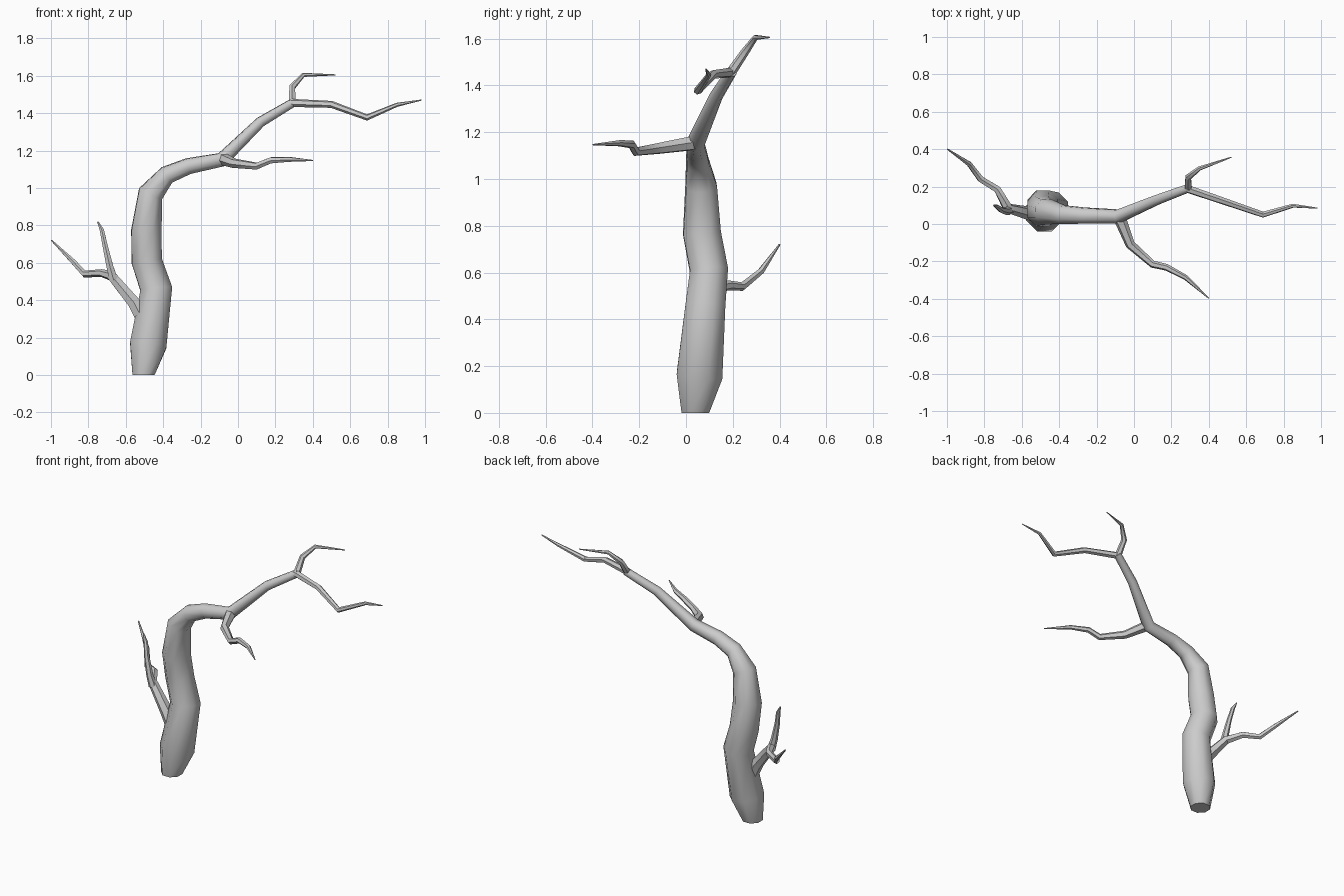
import bpy
import bmesh
import math
from mathutils import Vector

if "Cube" in bpy.data.objects:
    bpy.data.objects.remove(bpy.data.objects["Cube"], do_unlink=True)

bark = bpy.data.materials.new("grey_bark")
bark.use_nodes = True
bark.diffuse_color = (0.6, 0.6, 0.6, 1)
bark.node_tree.nodes["Principled BSDF"].inputs["Base Color"].default_value = (0.6, 0.6, 0.6, 1)


def limb(name, path, sides, flat_base=False):
    """Tapered tube through (x, y, z, radius) points, rings carried along without twist."""
    points = [Vector(p[:3]) for p in path]
    steps = [(b - a).normalized() for a, b in zip(points, points[1:])]
    bm = bmesh.new()
    rings = []
    previous = Vector((0, 0, 1))
    side = Vector((1, 0, 0))
    for i, centre in enumerate(points):
        before, after = steps[max(i - 1, 0)], steps[min(i, len(steps) - 1)]
        tangent = (before + after).normalized()
        if flat_base and i == 0:
            tangent = Vector((0, 0, 1))
        side = previous.rotation_difference(tangent) @ side
        other = tangent.cross(side)
        previous = tangent
        ring = []
        for k in range(sides):
            a = math.tau * (k + 0.5) / sides
            offset = side * math.cos(a) + other * math.sin(a)
            ring.append(bm.verts.new(centre + offset * path[i][3]))
        rings.append(ring)
    for low, high in zip(rings, rings[1:]):
        for k in range(sides):
            n = (k + 1) % sides
            bm.faces.new((low[k], low[n], high[n], high[k]))
    bm.faces.new(rings[0][::-1])
    bm.faces.new(rings[-1])
    bmesh.ops.recalc_face_normals(bm, faces=bm.faces)
    mesh = bpy.data.meshes.new(name)
    bm.to_mesh(mesh)
    bm.free()
    mesh.materials.append(bark)
    obj = bpy.data.objects.new(name, mesh)
    bpy.context.collection.objects.link(obj)
    bpy.ops.object.select_all(action='DESELECT')
    obj.select_set(True)
    bpy.context.view_layer.objects.active = obj
    bpy.ops.object.shade_smooth_by_angle(angle=math.radians(50))


# Trunk, bending over into the main bough
limb("trunk", [
    (-.505, .04, 0, .064), (-.48, .058, .16, .106), (-.437, .083, .46, .092),
    (-.488, .098, .61, .088), (-.49, .068, .77, .087), (-.467, .065, .97, .072),
    (-.38, .05, 1.07, .052), (-.265, .045, 1.117, .045), (-.085, .04, 1.152, .04),
    (.12, .128, 1.353, .029), (.3, .195, 1.46, .024)], 8, True)

# Twigs at the end of the bough
limb("long_twig", [
    (.28, .19, 1.455, .022), (.5, .115, 1.447, .019), (.69, .05, 1.377, .017),
    (.85, .098, 1.445, .011), (.98, .085, 1.47, .003)], 6)
limb("upper_twig", [
    (.29, .185, 1.445, .022), (.29, .25, 1.54, .018),
    (.35, .297, 1.605, .012), (.52, .357, 1.605, .003)], 6)

# Branch reaching forward from the bough
limb("front_branch", [
    (-.08, .04, 1.155, .034), (-.02, -.11, 1.132, .026), (.1, -.215, 1.117, .02),
    (.175, -.232, 1.148, .018), (.275, -.285, 1.153, .014), (.4, -.397, 1.147, .003)], 6)

# Low branch with its fork
limb("low_branch", [
    (-.5, .055, .28, .042), (-.555, .055, .385, .038), (-.675, .085, .53, .028),
    (-.73, .185, .545, .021), (-.82, .24, .54, .019), (-.88, .32, .605, .015),
    (-.997, .4, .72, .004)], 6)
limb("low_fork", [
    (-.665, .075, .51, .026), (-.685, .07, .58, .021), (-.71, .075, .69, .016),
    (-.728, .09, .775, .013), (-.75, .1, .82, .004)], 6)
